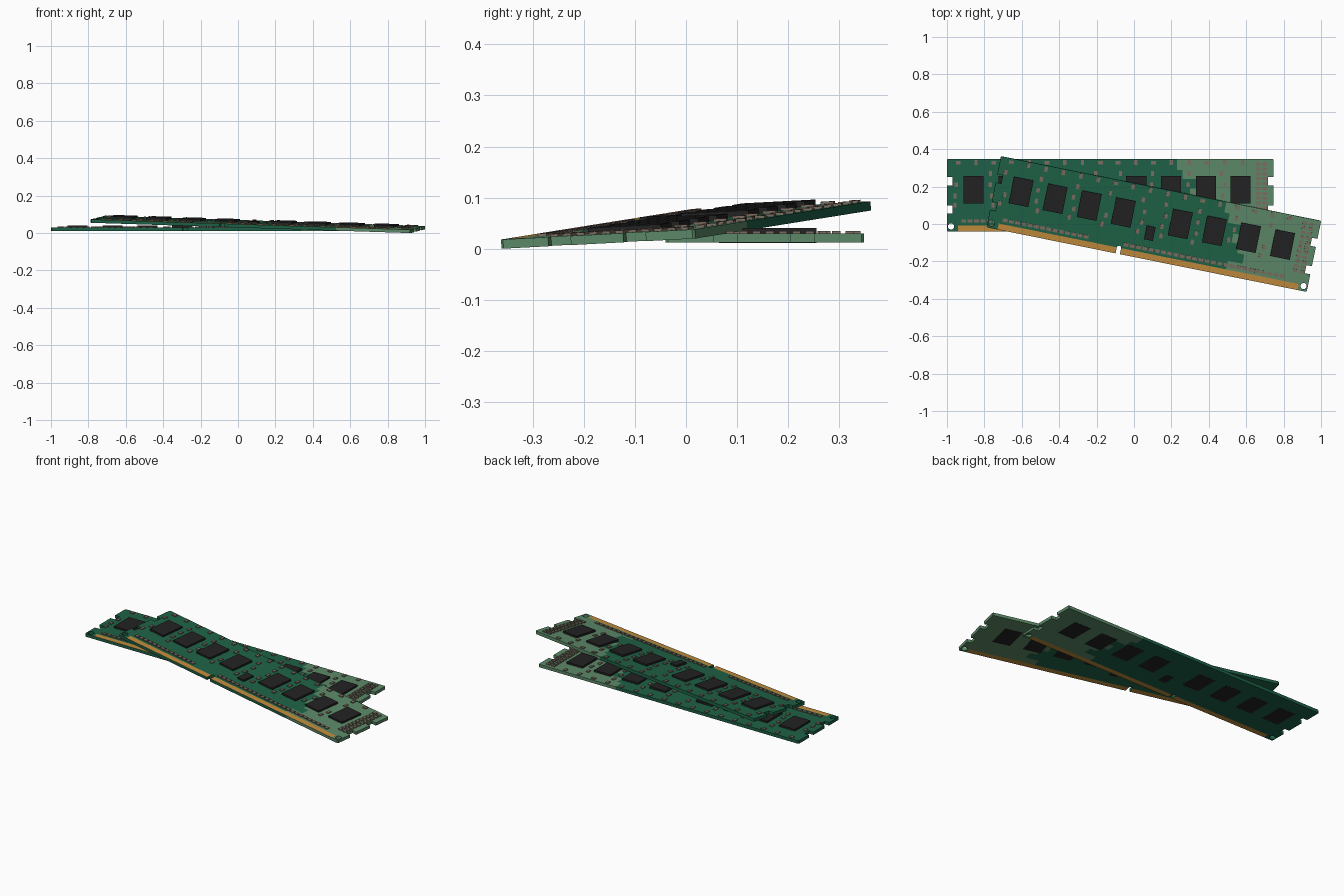
import bpy, bmesh, math, random
from mathutils import Matrix, Vector

if "Cube" in bpy.data.objects:
    bpy.data.objects.remove(bpy.data.objects["Cube"])

random.seed(4)
L, W, T = 1.747, 0.388, 0.018   # board length, width, thickness


def material(name, rgb):
    m = bpy.data.materials.new(name)
    m.diffuse_color = (*rgb, 1)
    m.use_nodes = True
    m.node_tree.nodes["Principled BSDF"].inputs["Base Color"].default_value = m.diffuse_color
    return m


GREEN = material("board green", (0.013, 0.120, 0.063))
PALE = material("pale green", (0.107, 0.250, 0.140))
GOLD = material("contact gold", (0.52, 0.26, 0.045))
BLACK = material("chip black", (0.016, 0.016, 0.016))
BROWN = material("component brown", (0.20, 0.150, 0.115))


def add_spline(curve, pts):
    s = curve.splines.new('POLY')
    s.points.add(len(pts) - 1)
    for p, (x, y) in zip(s.points, pts):
        p.co = (x, y, 0, 1)
    s.use_cyclic_u = True


def board_outline():
    # end profile with two latch notches, mirrored for the other end
    end = [(0.005, 0), (0, 0.005), (0, 0.095), (0.03, 0.095), (0.03, 0.14), (0, 0.14),
           (0, 0.245), (0.03, 0.245), (0.03, 0.29), (0, 0.29), (0, W - 0.005), (0.005, W)]
    right = [(L - x, y) for x, y in reversed(end)]
    # rounded key notch in the contact edge
    key = [(0.728, 0)]
    key += [(0.716 + 0.012 * math.cos(a), 0.032 + 0.012 * math.sin(a))
            for a in [math.pi * i / 6 for i in range(7)]]
    key += [(0.704, 0)]
    return end + right + key


# ragged edge of the pale area: (top of band, start of pale)
BANDS = [(0.033, 1.34), (0.08, 1.30), (0.13, 1.38), (0.18, 1.34), (0.23, 1.30),
         (0.28, 1.34), (0.33, 1.26), (1.0, 1.23)]


def make_board(name, place):
    curve = bpy.data.curves.new(name + "_outline", 'CURVE')
    curve.dimensions, curve.fill_mode, curve.extrude = '2D', 'BOTH', T / 2
    add_spline(curve, board_outline())
    for hx in (0.022, L - 0.022):   # corner holes
        add_spline(curve, [(hx + 0.017 * math.cos(i * math.tau / 14),
                            0.027 + 0.017 * math.sin(i * math.tau / 14)) for i in range(14)])
    tmp = bpy.data.objects.new(name + "_tmp", curve)
    bpy.context.collection.objects.link(tmp)
    mesh = bpy.data.meshes.new_from_object(tmp.evaluated_get(bpy.context.evaluated_depsgraph_get()))
    bpy.data.objects.remove(tmp)
    mesh.materials.clear()
    for m in (GREEN, PALE, GOLD):
        mesh.materials.append(m)
    bm = bmesh.new()
    bm.from_mesh(mesh)
    bmesh.ops.remove_doubles(bm, verts=bm.verts, dist=1e-5)
    # cut along every colour border
    cuts = [((x, 0, 0), (1, 0, 0)) for x in (0.06, 1.23, 1.26, 1.30, 1.34, 1.38, L - 0.05)]
    cuts += [((0, y, 0), (0, 1, 0)) for y, _ in BANDS[:-1]]
    for co, no in cuts:
        bmesh.ops.bisect_plane(bm, geom=bm.verts[:] + bm.edges[:] + bm.faces[:],
                               plane_co=co, plane_no=no, dist=1e-6)
    bmesh.ops.recalc_face_normals(bm, faces=bm.faces)
    for f in bm.faces:
        f.smooth = False
        c = f.calc_center_median()
        start = next(s for top, s in BANDS if c.y < top)
        f.material_index = 1 if c.x > start else 0
        if abs(f.normal.z) > 0.5 and c.y < 0.033 and 0.06 < c.x < L - 0.05:
            f.material_index = 2
    bmesh.ops.translate(bm, verts=bm.verts, vec=(0, 0, T / 2))
    bm.to_mesh(mesh)
    bm.free()
    ob = bpy.data.objects.new(name, mesh)
    ob.matrix_world = place
    bpy.context.collection.objects.link(ob)


def make_boxes(name, boxes, mat, place):
    # boxes: (centre x, centre y, bottom z, size x, size y, size z)
    bm = bmesh.new()
    for x, y, z, sx, sy, sz in boxes:
        bmesh.ops.create_cube(bm, size=1, matrix=Matrix.Translation((x, y, z + sz / 2))
                              @ Matrix.Diagonal((sx, sy, sz, 1)))
    mesh = bpy.data.meshes.new(name)
    bm.to_mesh(mesh)
    bm.free()
    mesh.materials.append(mat)
    ob = bpy.data.objects.new(name, mesh)
    ob.matrix_world = place
    bpy.context.collection.objects.link(ob)


def make_module(name, place):
    make_board(name + "_board", place)
    # memory chips: two groups of four, plus one small controller
    xs = [0.143 + 0.186 * i for i in range(4)] + [1.012 + 0.186 * i for i in range(4)]
    chips = [(x, 0.223, 0.107, 0.145) for x in xs] + [(0.862, 0.142, 0.048, 0.075)]
    make_boxes(name + "_chips", [(x, y, T - 0.001, a, b, 0.012) for x, y, a, b in chips], BLACK, place)
    make_boxes(name + "_underside_chips", [(x, y, -0.001, a, b, 0.002) for x, y, a, b in chips], BLACK, place)

    parts = []

    def part(x, y, sx=0.026, sy=0.018):
        parts.append((x, y, T - 0.001, sx, sy, 0.006))

    # rows above the contacts
    for i in range(14):
        part(0.09 + 0.034 * i, 0.056)
    for i in range(26):
        part(0.75 + 0.034 * i, 0.056)
    # small parts between the chips
    for x in (0.052, 0.239, 0.425, 0.611, 0.80, 0.925, 1.105, 1.291, 1.477):
        for y in (0.14, 0.19, 0.25, 0.31):
            if random.random() < 0.85:
                part(x + random.uniform(-0.012, 0.012), y, 0.017, 0.026)
    # parts along the back edge
    for i in range(17):
        part(0.06 + 0.095 * i, 0.368, *random.choice([(0.026, 0.018), (0.018, 0.026)]))
    # dense columns at the pale end
    for x in (1.665, 1.70):
        for i in range(11):
            part(x, 0.10 + 0.026 * i, 0.024, 0.016)
    make_boxes(name + "_small_parts", parts, BROWN, place)


# lower module lies flat
make_module("lower_module", Matrix.Translation((-1.0, -0.04, 0.012)))

# upper module leans across it, resting on its front right corner
ex = Vector((1.71, -0.345, -0.055)).normalized()
ey = Vector((0.077, 0.379, 0.020))
ey = (ey - ex * ey.dot(ex)).normalized()
ez = ex.cross(ey)
origin = Vector((0.923, -0.362, 0.0)) - ex * L
rot = Matrix((ex, ey, ez)).transposed().to_4x4()
make_module("upper_module", Matrix.Translation(origin) @ rot)
